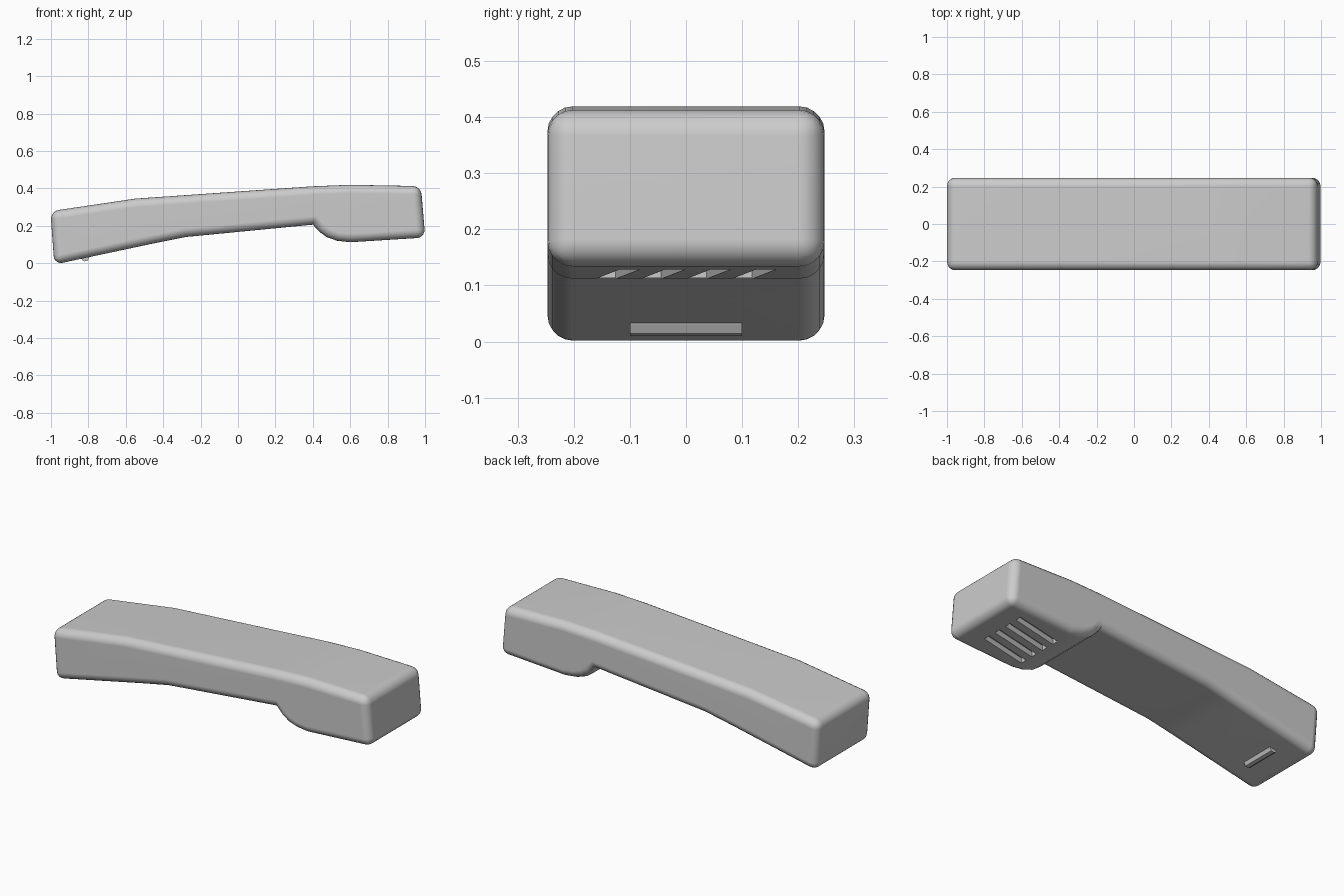
import bpy, bmesh, math
from mathutils import Vector

if "Cube" in bpy.data.objects:
    bpy.data.objects.remove(bpy.data.objects["Cube"])


def prism(name, pts, half, bevel=0.0):
    """Extrude an x-z profile along y; optionally round the rim and the end corners."""
    bm = bmesh.new()
    face = bm.faces.new([bm.verts.new((x, -half, z)) for x, z in pts])
    ext = bmesh.ops.extrude_face_region(bm, geom=[face])
    verts = [v for v in ext["geom"] if isinstance(v, bmesh.types.BMVert)]
    bmesh.ops.translate(bm, verts=verts, vec=(0, 2 * half, 0))
    bmesh.ops.recalc_face_normals(bm, faces=bm.faces[:])
    if bevel:
        edges = [e for e in bm.edges if e.calc_face_angle(0) > math.radians(60)]
        bmesh.ops.bevel(bm, geom=edges, offset=bevel, segments=5, profile=0.5,
                        affect='EDGES', clamp_overlap=True)
    me = bpy.data.meshes.new(name)
    bm.to_mesh(me)
    bm.free()
    ob = bpy.data.objects.new(name, me)
    bpy.context.collection.objects.link(ob)
    return ob


def activate(ob):
    bpy.ops.object.select_all(action='DESELECT')
    ob.select_set(True)
    bpy.context.view_layer.objects.active = ob


# Handset body: arched grip with a deeper earpiece at the right end
profile = [(-0.982, -0.007), (-0.60, 0.074), (-0.45, 0.106), (-0.28, 0.140),
           (0.40, 0.206), (0.435, 0.168), (0.475, 0.139), (0.53, 0.120),
           (0.60, 0.112), (1.001, 0.137), (0.978, 0.412), (0.60, 0.419),
           (0.40, 0.411), (-0.55, 0.345), (-1.003, 0.278)]
body = prism("handset_body", profile, 0.247, 0.045)

# Slanted earpiece slots cut into the underside
bm = bmesh.new()
for i in range(4):
    y = (i - 1.5) * 0.081
    made = bmesh.ops.create_cube(bm, size=1.0)
    for v in made["verts"]:
        x = v.co.x * 0.275
        base = 0.112 + (x + 0.13) * 0.0624
        depth = 0.03 if v.co.z > 0 else -0.05
        v.co = Vector((x + 0.73, y + v.co.y * 0.036 + x * 0.16, base + depth))
me = bpy.data.meshes.new("slot_cutter")
bm.to_mesh(me)
bm.free()
cutter = bpy.data.objects.new("slot_cutter", me)
bpy.context.collection.objects.link(cutter)
cutter.hide_render = True

mod = body.modifiers.new("slots", 'BOOLEAN')
mod.operation = 'DIFFERENCE'
mod.solver = 'EXACT'
mod.object = cutter
activate(body)
bpy.ops.object.modifier_apply(modifier=mod.name)
bpy.data.objects.remove(cutter, do_unlink=True)
bpy.ops.object.shade_smooth_by_angle(angle=math.radians(35))
wn = body.modifiers.new("normals", 'WEIGHTED_NORMAL')
wn.keep_sharp = True

# Small ridge at the mouthpiece end
prism("mouthpiece_ridge", [(-0.84, 0.032), (-0.832, 0.016), (-0.822, 0.010),
                           (-0.803, 0.014), (-0.795, 0.030), (-0.79, 0.045)], 0.10)
